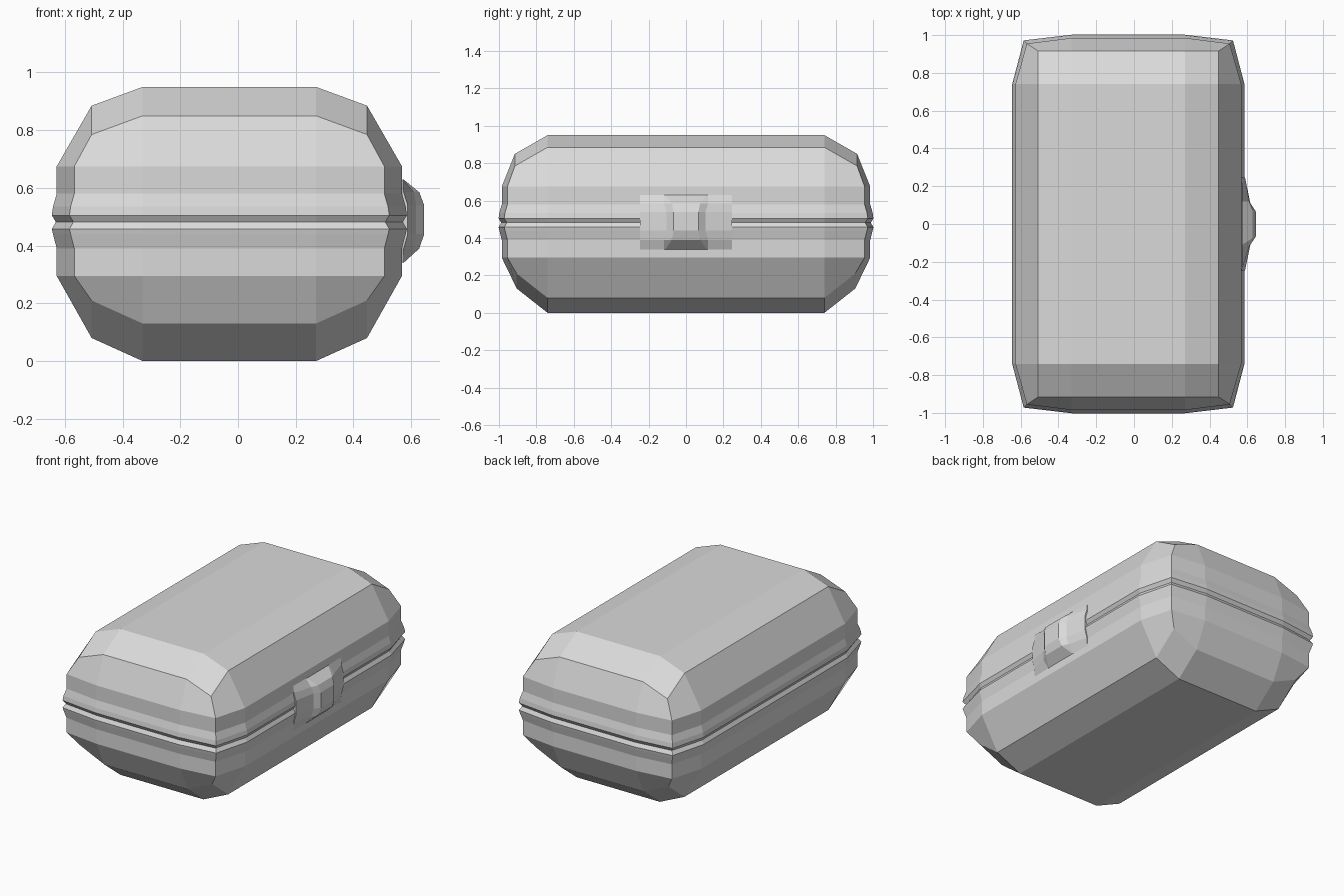
import bpy, bmesh

if "Cube" in bpy.data.objects:
    bpy.data.objects.remove(bpy.data.objects["Cube"])

CX = -0.03                      # case centre; the latch sticks out on +x
grey = bpy.data.materials.new("light_grey")
grey.diffuse_color = (0.7, 0.7, 0.7, 1)
grey.use_nodes = True
grey.node_tree.nodes["Principled BSDF"].inputs["Base Color"].default_value = grey.diffuse_color


def finish(name, bm):
    bmesh.ops.recalc_face_normals(bm, faces=bm.faces)
    mesh = bpy.data.meshes.new(name)
    bm.to_mesh(mesh)
    bm.free()
    mesh.materials.append(grey)
    obj = bpy.data.objects.new(name, mesh)
    bpy.context.collection.objects.link(obj)
    return obj


# Grid cells on the rim of a 4x4 grid, in order around it
RIM = ([(i, 0) for i in range(3)] + [(3, j) for j in range(3)]
       + [(i, 3) for i in range(3, 0, -1)] + [(0, j) for j in range(3, 0, -1)])


def sign(i):
    return -1 if i < 2 else 1


def ring_point(i, j, grow):
    """Point on the wall outline: long sides, short ends and cut corners."""
    edge_x, edge_y = i in (0, 3), j in (0, 3)
    x = (0.537 if edge_y else 0.598) + grow if edge_x else 0.30
    y = (0.955 if edge_x else 0.985) + grow if edge_y else 0.74
    return CX + sign(i) * x, sign(j) * y


def half_shell(name, z_flat, z_side, z_end, z_corner, cap_y, rings):
    """Faceted dome cap, followed by wall rings towards the seam."""
    bm = bmesh.new()
    cap = {}
    for i in range(4):
        for j in range(4):
            ex, ey = i in (0, 3), j in (0, 3)
            z = z_corner if ex and ey else z_side if ex else z_end if ey else z_flat
            cap[i, j] = bm.verts.new((CX + sign(i) * (0.477 if ex else 0.30),
                                      sign(j) * (cap_y if ey else 0.74), z))
    for i in range(3):
        for j in range(3):
            bm.faces.new((cap[i, j], cap[i + 1, j], cap[i + 1, j + 1], cap[i, j + 1]))
    last = [cap[k] for k in RIM]
    for z, grow in rings:
        row = [bm.verts.new((*ring_point(i, j, grow), z)) for i, j in RIM]
        for k in range(12):
            n = (k + 1) % 12
            bm.faces.new((last[k], last[n], row[n], row[k]))
        last = row
    return finish(name, bm)


# Lid and base, each with a rolled lip beside the seam
half_shell("lid", 0.95, 0.885, 0.85, 0.785, 0.915,
           [(0.675, 0), (0.58, 0), (0.535, 0.013), (0.505, 0.017), (0.482, 0.003)])
half_shell("base", 0.0, 0.08, 0.13, 0.21, 0.905,
           [(0.295, 0), (0.39, 0), (0.44, 0.013), (0.458, 0.017), (0.482, 0.003)])


def loft(name, sections):
    """Skin neighbouring sections, each a list of points."""
    bm = bmesh.new()
    rows = [[bm.verts.new(p) for p in s] for s in sections]
    for a, b in zip(rows, rows[1:]):
        for k in range(len(a) - 1):
            bm.faces.new((a[k], a[k + 1], b[k + 1], b[k]))
    bm.faces.new(rows[0])
    bm.faces.new(rows[-1])
    return finish(name, bm)


# Latch: wings rise from the wall to a waisted middle block
HEIGHTS = (0.63, 0.585, 0.54, 0.44, 0.39, 0.34)


def section(xs, ys, side):
    xs, ys = xs + xs[::-1], ys + ys[::-1]
    return [(x, side * y, z) for x, y, z in zip(xs, ys, HEIGHTS)]


wing_tip = ((0.570, 0.574, 0.588), (0.245, 0.245, 0.245))
wing_root = ((0.572, 0.610, 0.617), (0.118, 0.118, 0.105))
block_edge = ((0.573, 0.628, 0.645), (0.110, 0.075, 0.066))
loft("latch", [section(*s, side) for s, side in (
    (wing_tip, -1), (wing_root, -1), (block_edge, -1),
    (block_edge, 1), (wing_root, 1), (wing_tip, 1))])
